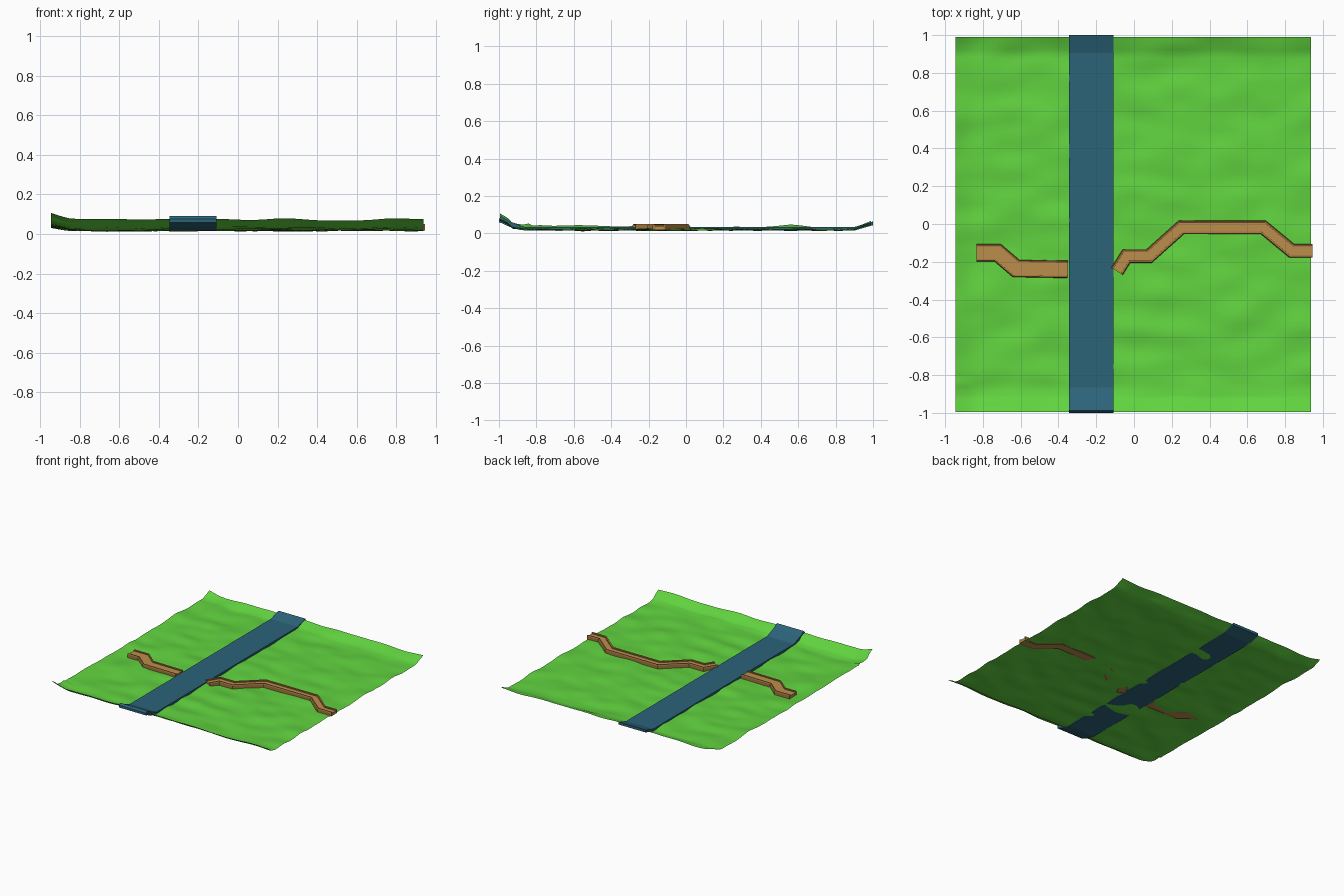
import bpy, bmesh, math
from mathutils import Vector, noise

if "Cube" in bpy.data.objects:
    bpy.data.objects.remove(bpy.data.objects["Cube"])


def paint(obj, name, rgb):
    mat = bpy.data.materials.get(name) or bpy.data.materials.new(name)
    mat.diffuse_color = (*rgb, 1)
    mat.use_nodes = True
    mat.node_tree.nodes["Principled BSDF"].inputs["Base Color"].default_value = mat.diffuse_color
    obj.data.materials.append(mat)


def make(name, bm, colour, rgb):
    mesh = bpy.data.meshes.new(name)
    bm.to_mesh(mesh)
    bm.free()
    obj = bpy.data.objects.new(name, mesh)
    bpy.context.collection.objects.link(obj)
    paint(obj, colour, rgb)
    return obj


def interp(pts, t):
    for (a, za), (b, zb) in zip(pts, pts[1:]):
        if t <= b:
            return za + (zb - za) * max(0, t - a) / (b - a)
    return pts[-1][1]


# Meadow: a gently rolling sheet with upturned front, back and left edges
LIFT_Y = [(-1, .056), (-.952, .034), (-.938, .012), (-.87, 0), (.9, 0), (1, .034)]
LIFT_X = [(-.945, .016), (-.86, 0), (1, 0)]


def ground_z(x, y):
    bump = noise.noise(Vector((x * 4.5, y * 8, 0.3))) * .013
    z = .021 + max(-.014, min(.012, bump))
    z += interp(LIFT_Y, y) + interp(LIFT_X, x)
    if y < -.83:
        z += interp([(-.945, .016), (-.83, 0), (1, 0)], x)
    if -.37 < x < -.08 and -.86 < y < .9:
        z = min(z, .03)
    return z


bm = bmesh.new()
NX, NY = 60, 90
rows = []
for j in range(NY + 1):
    y = -.995 + 1.985 * j / NY
    rows.append([])
    for i in range(NX + 1):
        x = -.945 + 1.883 * i / NX
        rows[-1].append(bm.verts.new((x, y, ground_z(x, y))))
for j in range(NY):
    for i in range(NX):
        bm.faces.new((rows[j][i], rows[j][i + 1], rows[j + 1][i + 1], rows[j + 1][i]))
for f in bm.faces:
    f.smooth = True
make("meadow", bm, "grass", (.12, .66, .05))


def sweep(name, rings, colour, rgb):
    """Loft closed cross-sections into a capped solid."""
    bm = bmesh.new()
    vs = [[bm.verts.new(p) for p in r] for r in rings]
    n = len(vs[0])
    for a, b in zip(vs, vs[1:]):
        for k in range(n):
            bm.faces.new((a[k], a[(k + 1) % n], b[(k + 1) % n], b[k]))
    bm.faces.new(vs[0])
    bm.faces.new(vs[-1])
    bmesh.ops.recalc_face_normals(bm, faces=bm.faces)
    return make(name, bm, colour, rgb)


# River: flat slab whose ends tilt upward
profile = [(-1, .058, .076), (-.988, .056, .091), (-.945, .036, .066), (-.865, .017, .035),
           (.905, .017, .035), (1, .044, .064)]
rings = [[(-.345, y, lo), (-.108, y, lo), (-.108, y, hi), (-.345, y, hi)]
         for y, lo, hi in profile]
sweep("river", rings, "water", (.025, .125, .19))


# Footpaths: tan bed with a raised kerb on either side
def path(name, pts, half, bed_half):
    pts = [Vector((x, y)) for x, y in pts]

    def ring_set(section):
        out = []
        for i, p in enumerate(pts):
            d1 = (p - pts[max(i - 1, 0)])
            d2 = (pts[min(i + 1, len(pts) - 1)] - p)
            d1 = d1.normalized() if d1.length else d2.normalized()
            d2 = d2.normalized() if d2.length else d1
            t = (d1 + d2).normalized()
            s = Vector((-t.y, t.x)) / max(.6, t.dot(d1))
            out.append([(p.x + s.x * o, p.y + s.y * o, z) for o, z in section])
        return out

    bed = [(-bed_half, .018), (bed_half, .018), (bed_half, .040), (-bed_half, .040)]
    sweep(name + "_bed", ring_set(bed), "earth", (.50, .27, .07))
    for side, label in ((1, "left"), (-1, "right")):
        kerb = [(side * bed_half, .018), (side * half, .018), (side * half, .044),
                (side * (half - .004), .050), (side * bed_half, .048)]
        sweep(f"{name}_kerb_{label}", ring_set(kerb), "kerb", (.36, .18, .05))


path("west_path", [(-.835, -.152), (-.722, -.152), (-.625, -.235), (-.35, -.240)], .046, .034)
path("east_path", [(-.09, -.25), (-.04, -.17), (.08, -.17), (.25, -.018),
                   (.685, -.018), (.835, -.142), (.945, -.142)], .036, .022)
